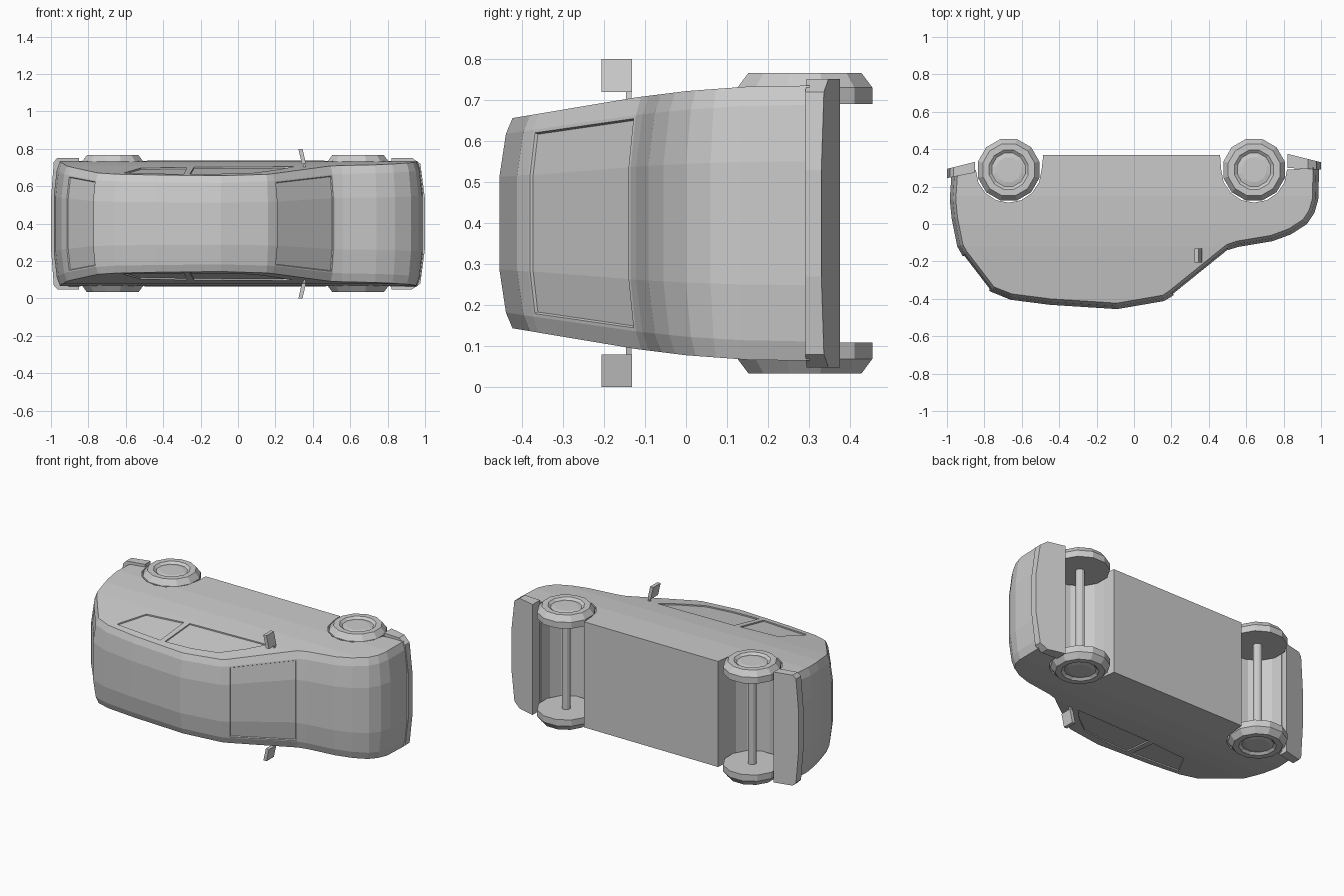
import bpy, bmesh, math
from mathutils import Vector

if "Cube" in bpy.data.objects:
    bpy.data.objects.remove(bpy.data.objects["Cube"])

# The car lies on its side: length on x, roof towards -y, width on z around ZC
ZC = 0.4
ARCH_R, WHEEL_Y = 0.176, 0.29
WHEEL_X = (0.642, -0.67)

grey = bpy.data.materials.new("plain_grey")
grey.diffuse_color = (0.6, 0.6, 0.6, 1)
grey.use_nodes = True
grey.node_tree.nodes["Principled BSDF"].inputs["Base Color"].default_value = grey.diffuse_color


def finish(name, bm):
    bmesh.ops.recalc_face_normals(bm, faces=bm.faces[:])
    me = bpy.data.meshes.new(name)
    bm.to_mesh(me)
    bm.free()
    me.materials.append(grey)
    ob = bpy.data.objects.new(name, me)
    bpy.context.collection.objects.link(ob)
    return ob


def prism(name, lower, upper):
    """Solid between two matching loops of 3D points."""
    bm = bmesh.new()
    a = [bm.verts.new(p) for p in lower]
    b = [bm.verts.new(p) for p in upper]
    n = len(a)
    bm.faces.new(a)
    bm.faces.new(b)
    for i in range(n):
        j = (i + 1) % n
        bm.faces.new((a[i], a[j], b[j], b[i]))
    return finish(name, bm)


def lathe(name, profile, cx, cy, z0, side, n):
    """Turned solid around an axis along z; profile is (radius, offset)."""
    bm = bmesh.new()
    rings = []
    for r, t in profile:
        rings.append([bm.verts.new((cx + r * math.cos(2 * math.pi * (k + .5) / n),
                                    cy + r * math.sin(2 * math.pi * (k + .5) / n),
                                    z0 + side * t)) for k in range(n)])
    for a, b in zip(rings, rings[1:]):
        for k in range(n):
            m = (k + 1) % n
            bm.faces.new((a[k], a[m], b[m], b[k]))
    bm.faces.new(rings[0])
    bm.faces.new(rings[-1])
    return finish(name, bm)


# Half width of the body as a function of y
KNOTS = [(-.46, .25), (-.12, .307), (0, .322), (.15, .333), (.4, .337)]


def half_width(y):
    for (y0, w0), (y1, w1) in zip(KNOTS, KNOTS[1:]):
        if y <= y1:
            return w0 + (w1 - w0) * (y - y0) / (y1 - y0)
    return KNOTS[-1][1]


# Body: side profile carried across the width, shrinking towards the sides
UPPER = [(-.975, .28), (-.985, .13), (-.975, .03), (-.945, -.12), (-.92, -.165), (-.77, -.36),
         (-.66, -.405), (-.45, -.432), (-.09, -.455), (.16, -.412), (.205, -.385),
         (.515, -.135), (.56, -.122), (.74, -.092), (.84, -.055), (.925, 0),
         (.965, .06), (.985, .13), (.99, .3)]
REAR_GLASS, WINDSCREEN = 4, 10          # profile segments holding the glass


def arch(cx):
    return [(cx + ARCH_R * math.cos(a), WHEEL_Y - ARCH_R * math.sin(a))
            for a in (math.pi * k / 8 for k in range(9))]


LOWER = arch(WHEEL_X[0]) + [(.46, .37), (-.485, .37)] + arch(WHEEL_X[1])
RINGS = [(-1, .032), (-.86, .016), (-.45, 0), (.45, 0), (.86, .016), (1, .032)]


def ring_points(f, inset):
    pts = []
    for i, (x, y) in enumerate(UPPER):
        p, q = UPPER[max(i - 1, 0)], UPPER[min(i + 1, len(UPPER) - 1)]
        t = Vector((q[0] - p[0], q[1] - p[1])).normalized()
        pts.append((x - t.y * inset, y + t.x * inset))
    return [(x, y, ZC + f * half_width(y)) for x, y in pts + LOWER]


bm = bmesh.new()
tag = bm.faces.layers.int.new("side")   # marks the two side panels
rings = [[bm.verts.new(p) for p in ring_points(f, d)] for f, d in RINGS]
n = len(rings[0])
glass = {REAR_GLASS: [], WINDSCREEN: []}
for r, (a, b) in enumerate(zip(rings, rings[1:])):
    for i in range(n):
        j = (i + 1) % n
        face = bm.faces.new((a[i], b[i], b[j], a[j]))
        if i in glass and 0 < r < 4:
            glass[i].append(face)
for ring, s in ((rings[0], -1), (rings[-1], 1)):
    bm.faces.new(ring)[tag] = s
bmesh.ops.recalc_face_normals(bm, faces=bm.faces[:])

# Sunken windscreen and rear glass
for faces in glass.values():
    bmesh.ops.inset_region(bm, faces=faces, thickness=.008, depth=0, use_even_offset=True)
    bmesh.ops.inset_region(bm, faces=faces, thickness=.003, depth=-.007, use_even_offset=True)


# Side panels: cut at the width knots and bow outwards
def side_faces():
    return [f for f in bm.faces if f[tag] != 0]


bmesh.ops.triangulate(bm, faces=side_faces())
for y, _ in KNOTS[1:-1]:
    fs = side_faces()
    geom = fs + list({e for f in fs for e in f.edges}) + list({v for f in fs for v in f.verts})
    bmesh.ops.bisect_plane(bm, geom=geom, dist=1e-5, plane_co=(0, y, 0), plane_no=(0, 1, 0))
for f in side_faces():
    for v in f.verts:
        v.co.z = ZC + f[tag] * half_width(v.co.y)
body = finish("car_body", bm)

# Side windows: shallow recesses on both sides
WINDOWS = [[(.30, -.134), (-.235, -.15), (-.257, -.369), (-.075, -.36), (.09, -.328), (.21, -.23)],
           [(-.273, -.155), (-.52, -.18), (-.615, -.342), (-.29, -.369)]]
for s in (-1, 1):
    for poly in WINDOWS:
        cutter = prism("window_cutter",
                       [(x, y, ZC + s * (half_width(y) - .008)) for x, y in poly],
                       [(x, y, ZC + s * (half_width(y) + .05)) for x, y in poly])
        cutter.hide_render = True
        mod = body.modifiers.new("window", 'BOOLEAN')
        mod.operation, mod.solver, mod.object = 'DIFFERENCE', 'EXACT', cutter
        bpy.context.view_layer.objects.active = body
        bpy.ops.object.modifier_apply(modifier=mod.name)
        bpy.data.objects.remove(cutter)


# Bumpers: plan outline with sloping top and bottom
def bumper(name, half_plan, top, bottom):
    plan = half_plan + [(x, -w) for x, w in reversed(half_plan)]
    x0, x1 = half_plan[0][0], half_plan[-1][0]

    def loop(ys):
        return [(x, ys[0] + (ys[1] - ys[0]) * (x - x0) / (x1 - x0), ZC + w) for x, w in plan]
    prism(name, loop(top), loop(bottom))


bumper("front_bumper", [(.82, .352), (.93, .352), (.975, .32), (1.0, .13)], (.30, .29), (.375, .33))
bumper("rear_bumper", [(-.85, .352), (-.965, .352), (-.985, .33), (-1.0, .13)], (.275, .245), (.332, .295))

# Wheels and axles
TYRE = [(.17, 0), (.17, .04), (.143, .075), (.108, .075), (.092, .062), (.068, .067), (.03, .067)]
for cx, end in zip(WHEEL_X, ("front", "rear")):
    for s, side in ((-1, "right"), (1, "left")):
        lathe(f"{end}_{side}_wheel", TYRE, cx, WHEEL_Y, ZC + s * .291, s, 12)
    lathe(f"{end}_axle", [(.026, -.3), (.026, .3)], cx, WHEEL_Y, ZC, 1, 12)


# Door mirrors on short arms
def slab(w, x, dx, y0, y1):
    return [(x - dx, y0, ZC + w), (x + dx, y0, ZC + w), (x + dx, y1, ZC + w), (x - dx, y1, ZC + w)]


for s, side in ((-1, "right"), (1, "left")):
    prism(f"{side}_mirror", slab(s * .32, .352, .011, -.206, -.132), slab(s * .4, .334, .011, -.206, -.132))
    prism(f"{side}_mirror_arm", slab(s * .29, .358, .006, -.146, -.133),
          slab(s * .325, .351, .006, -.146, -.133))
